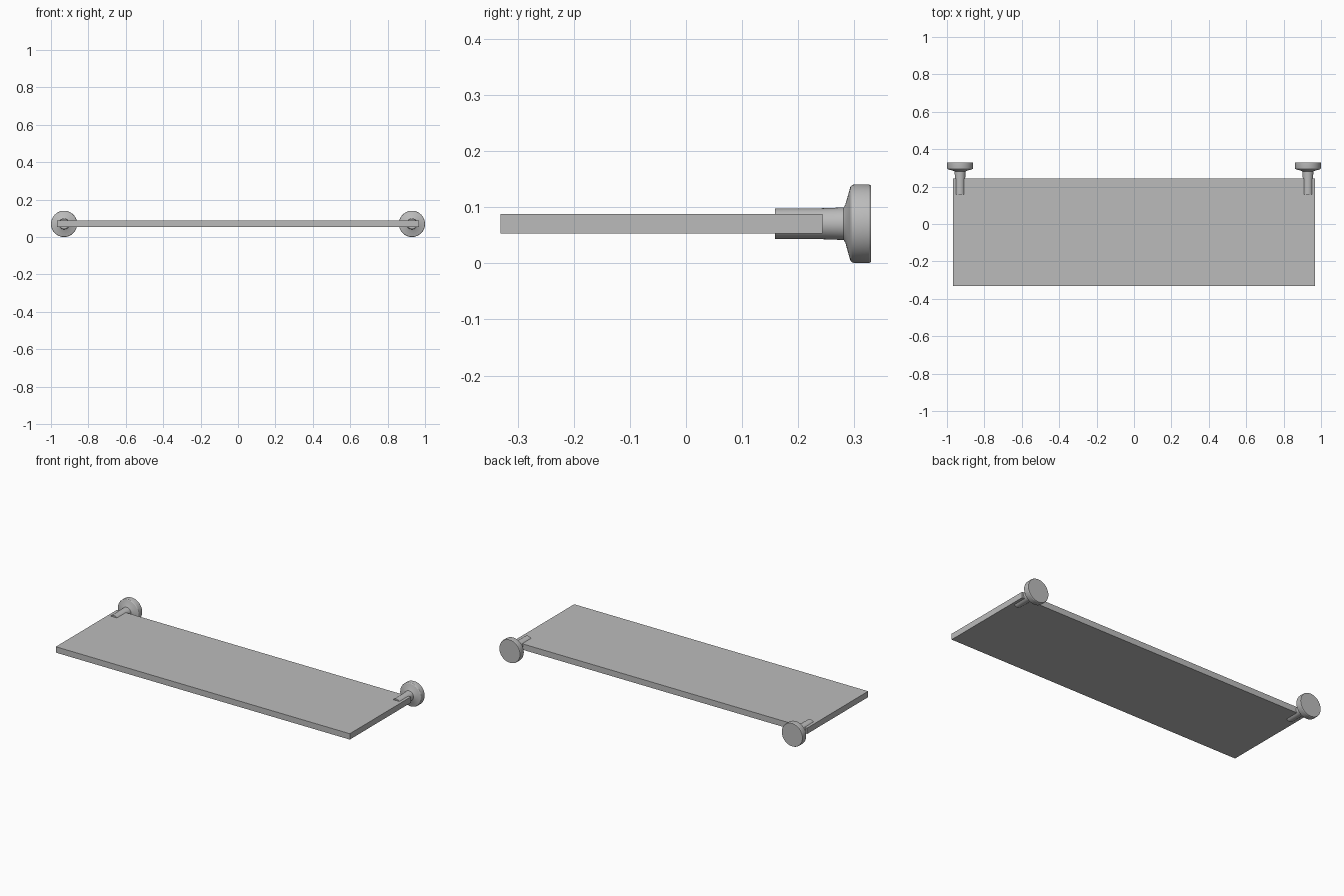
import bpy, bmesh, math
from mathutils import Matrix

default = bpy.data.objects.get("Cube")
if default:
    bpy.data.objects.remove(default, do_unlink=True)

# Single grey finish
grey = bpy.data.materials.new("satin grey")
grey.use_nodes = True
colour = (0.5, 0.5, 0.5, 1)
grey.diffuse_color = colour
grey.node_tree.nodes["Principled BSDF"].inputs["Base Color"].default_value = colour


def finish(name, bm):
    bmesh.ops.recalc_face_normals(bm, faces=bm.faces)
    mesh = bpy.data.meshes.new(name)
    bm.to_mesh(mesh)
    bm.free()
    mesh.materials.append(grey)
    obj = bpy.data.objects.new(name, mesh)
    bpy.context.collection.objects.link(obj)
    return obj


def box(name, low, high):
    bm = bmesh.new()
    bmesh.ops.create_cube(bm, size=1)
    for v in bm.verts:
        v.co = [(a + b) / 2 + c * (b - a) for a, b, c in zip(low, high, v.co)]
    return finish(name, bm)


def lathe(name, profile, x, z, sides=48):
    """Revolve (radius, y) points around an axis running front to back."""
    bm = bmesh.new()
    rings = []
    for r, y in profile:
        angles = [math.tau * i / sides for i in range(sides)]
        rings.append([bm.verts.new((x + r * math.cos(a), y, z + r * math.sin(a)))
                      for a in angles])
    for near, far in zip(rings, rings[1:]):
        for i in range(sides):
            j = (i + 1) % sides
            bm.faces.new((near[i], near[j], far[j], far[i]))
    bm.faces.new(rings[0])
    bm.faces.new(rings[-1])
    obj = finish(name, bm)
    bpy.ops.object.select_all(action='DESELECT')
    obj.select_set(True)
    bpy.context.view_layer.objects.active = obj
    bpy.ops.object.shade_smooth_by_angle(angle=math.radians(25))
    return obj


# Flat shelf board
box("shelf_board", (-0.968, -0.331, 0.053), (0.968, 0.243, 0.088))

# Wall brackets: stem gripping the board, flared neck and round wall plate
bracket_profile = [
    (0.0272, 0.159), (0.0275, 0.24), (0.029, 0.281),
    (0.034, 0.284), (0.066, 0.293), (0.069, 0.296),
    (0.070, 0.300), (0.070, 0.326), (0.068, 0.330),
]
for side, name in ((1, "left_bracket"), (-1, "right_bracket")):
    lathe(name, bracket_profile, side * 0.93, 0.0705)
